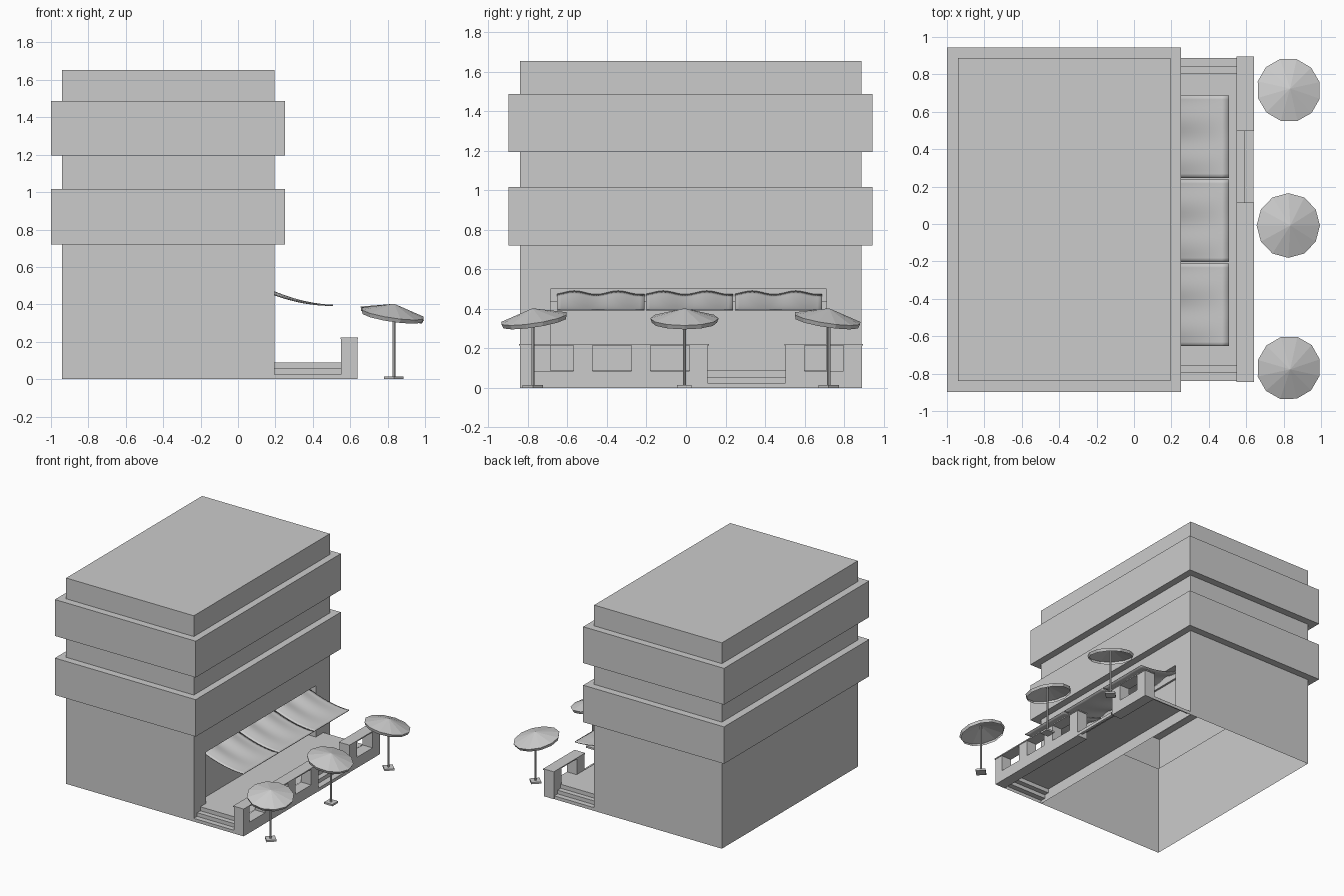
import bpy, bmesh, math
from mathutils import Matrix, Vector

if "Cube" in bpy.data.objects:
    bpy.data.objects.remove(bpy.data.objects["Cube"])


def finish(name, bm):
    bmesh.ops.remove_doubles(bm, verts=bm.verts[:], dist=1e-5)
    bmesh.ops.recalc_face_normals(bm, faces=bm.faces[:])
    me = bpy.data.meshes.new(name)
    bm.to_mesh(me)
    bm.free()
    ob = bpy.data.objects.new(name, me)
    bpy.context.collection.objects.link(ob)
    return ob


def box(name, x0, x1, y0, y1, z0, z1):
    bm = bmesh.new()
    bmesh.ops.create_cube(bm, size=1)
    for v in bm.verts:
        v.co = Vector((x0 if v.co.x < 0 else x1,
                       y0 if v.co.y < 0 else y1,
                       z0 if v.co.z < 0 else z1))
    return finish(name, bm)


def bridge(bm, a, b):
    n = len(a)
    return [bm.faces.new((a[i], a[(i + 1) % n], b[(i + 1) % n], b[i])) for i in range(n)]


def ribbon(name, pts, offset):
    """Open sheet: a path of points swept along an offset."""
    bm = bmesh.new()
    a = [bm.verts.new(p) for p in pts]
    b = [bm.verts.new(Vector(p) + Vector(offset)) for p in pts]
    for i in range(len(a) - 1):
        bm.faces.new((a[i], a[i + 1], b[i + 1], b[i]))
    ob = finish(name, bm)
    if sum(p.normal.z for p in ob.data.polygons) < 0:
        ob.data.flip_normals()
    return ob


# Building shell: stacked rectangular rings, open underneath
core = (-0.94, 0.195, -0.839, 0.887)
band = (-1.0, 0.252, -0.897, 0.945)
rings = [(core, 0), (core, 0.72), (band, 0.72), (band, 1.017), (core, 1.017),
         (core, 1.195), (band, 1.195), (band, 1.487), (core, 1.487), (core, 1.654)]
bm = bmesh.new()
loops = []
for (x0, x1, y0, y1), z in rings:
    loops.append([bm.verts.new(p) for p in
                  ((x0, y0, z), (x1, y0, z), (x1, y1, z), (x0, y1, z))])
for k, (a, b) in enumerate(zip(loops, loops[1:])):
    faces = bridge(bm, a, b)
    if k == 0:
        bm.faces.remove(faces[1])
bm.faces.new(loops[-1])
# Shopfront recess in the terrace wall
outer = [loops[0][1], loops[0][2], loops[1][2], loops[1][1]]
rect = [(-0.685, 0.088), (0.71, 0.088), (0.71, 0.5), (-0.685, 0.5)]
inner = [bm.verts.new((0.195, y, z)) for y, z in rect]
back = [bm.verts.new((0.13, y, z)) for y, z in rect]
bridge(bm, outer, inner)
bridge(bm, inner, back)
bm.faces.new(back)
finish("building", bm)

box("awning_rail", 0.13, 0.145, -0.685, 0.71, 0.435, 0.5)

# Terrace floor with two steps at each end
half = [(-0.839, 0), (-0.839, 0.026), (-0.797, 0.026), (-0.797, 0.056), (-0.757, 0.056), (-0.757, 0.088)]
path = half + [(0.048 - y, z) for y, z in reversed(half)]
ribbon("terrace_floor", [(0.195, y, z) for y, z in path], (0.355, 0, 0))

# Steps through the gap in the parapet
ribbon("entrance_steps", [(0.55, 0.11, 0.088), (0.55, 0.11, 0.056), (0.592, 0.11, 0.056),
                          (0.592, 0.11, 0.026), (0.64, 0.11, 0.026), (0.64, 0.11, 0)],
       (0, 0.394, 0))


# Parapet: comb-shaped wall with a thin cap closing the openings
def parapet(name, y0, y1, holes):
    prof = [(y0, 0), (y0, 0.214)]
    for a, b in holes:
        prof += [(a, 0.214), (a, 0.086), (b, 0.086), (b, 0.214)]
    prof += [(y1, 0.214), (y1, 0)]
    bm = bmesh.new()
    f = bm.faces.new([bm.verts.new((0.55, y, z)) for y, z in prof])
    ext = bmesh.ops.extrude_face_region(bm, geom=[f])["geom"]
    bmesh.ops.translate(bm, vec=(0.088, 0, 0),
                        verts=[v for v in ext if isinstance(v, bmesh.types.BMVert)])
    finish(name, bm)
    box(name + "_cap", 0.548, 0.642, y0 - 0.006, y1 + 0.006, 0.214, 0.223)


parapet("parapet_long", -0.839, 0.11, [(-0.767, -0.569), (-0.474, -0.277), (-0.18, 0.017)])
parapet("parapet_short", 0.504, 0.89, [(0.6, 0.797)])


# Awnings: three wavy fabric sheets
def awning(name, y0, y1, nx=10, ny=20):
    bm = bmesh.new()
    grid = []
    for i in range(nx + 1):
        t = i / nx
        row = []
        for j in range(ny + 1):
            s = j / ny
            z = 0.398 + 0.085 * (1 - t) ** 1.9
            z += 0.009 * (1 - t) * math.cos(4 * math.pi * (s - 0.2))
            row.append(bm.verts.new((0.145 + 0.362 * t, y0 + (y1 - y0) * s, z)))
        grid.append(row)
    for i in range(nx):
        for j in range(ny):
            bm.faces.new((grid[i][j], grid[i + 1][j], grid[i + 1][j + 1], grid[i][j + 1]))
    ob = finish(name, bm)
    if ob.data.polygons[0].normal.z < 0:
        ob.data.flip_normals()
    m = ob.modifiers.new("thickness", "SOLIDIFY")
    m.thickness = 0.006
    for p in ob.data.polygons:
        p.use_smooth = True


for k, (y0, y1) in enumerate([(-0.653, -0.211), (-0.203, 0.238), (0.247, 0.688)]):
    awning(f"awning_{k + 1}", y0, y1)


# Parasols: twelve-sided tilted canopy, pole and square foot
def parasol(k, y, turn):
    place = Matrix.Translation((0.833, y, 0)) @ Matrix.Rotation(turn, 4, 'Z')
    bm = bmesh.new()
    rims = []
    for r, z in ((0.165, -0.022), (0.173, 0)):
        rims.append([bm.verts.new((r * math.cos(a), r * math.sin(a), z))
                     for a in (math.tau * i / 12 for i in range(12))])
    bridge(bm, *rims)
    tip = bm.verts.new((0, 0, 0.052))
    for i in range(12):
        bm.faces.new((rims[1][i], rims[1][(i + 1) % 12], tip))
    canopy = finish(f"parasol_canopy_{k}", bm)
    canopy.matrix_world = (place @ Matrix.Translation((-0.008, 0, 0.352))
                           @ Matrix.Rotation(math.radians(12), 4, 'Y'))
    bm = bmesh.new()
    bmesh.ops.create_cone(bm, cap_ends=True, segments=8, radius1=0.008, radius2=0.008,
                          depth=0.385, matrix=Matrix.Translation((0, 0, 0.2025)))
    finish(f"parasol_pole_{k}", bm).matrix_world = place
    box(f"parasol_foot_{k}", -0.037, 0.037, -0.037, 0.037, 0, 0.014).matrix_world = place


for k, (y, turn) in enumerate([(-0.775, -45), (-0.008, 0), (0.722, 45)]):
    parasol(k + 1, y, math.radians(turn))
